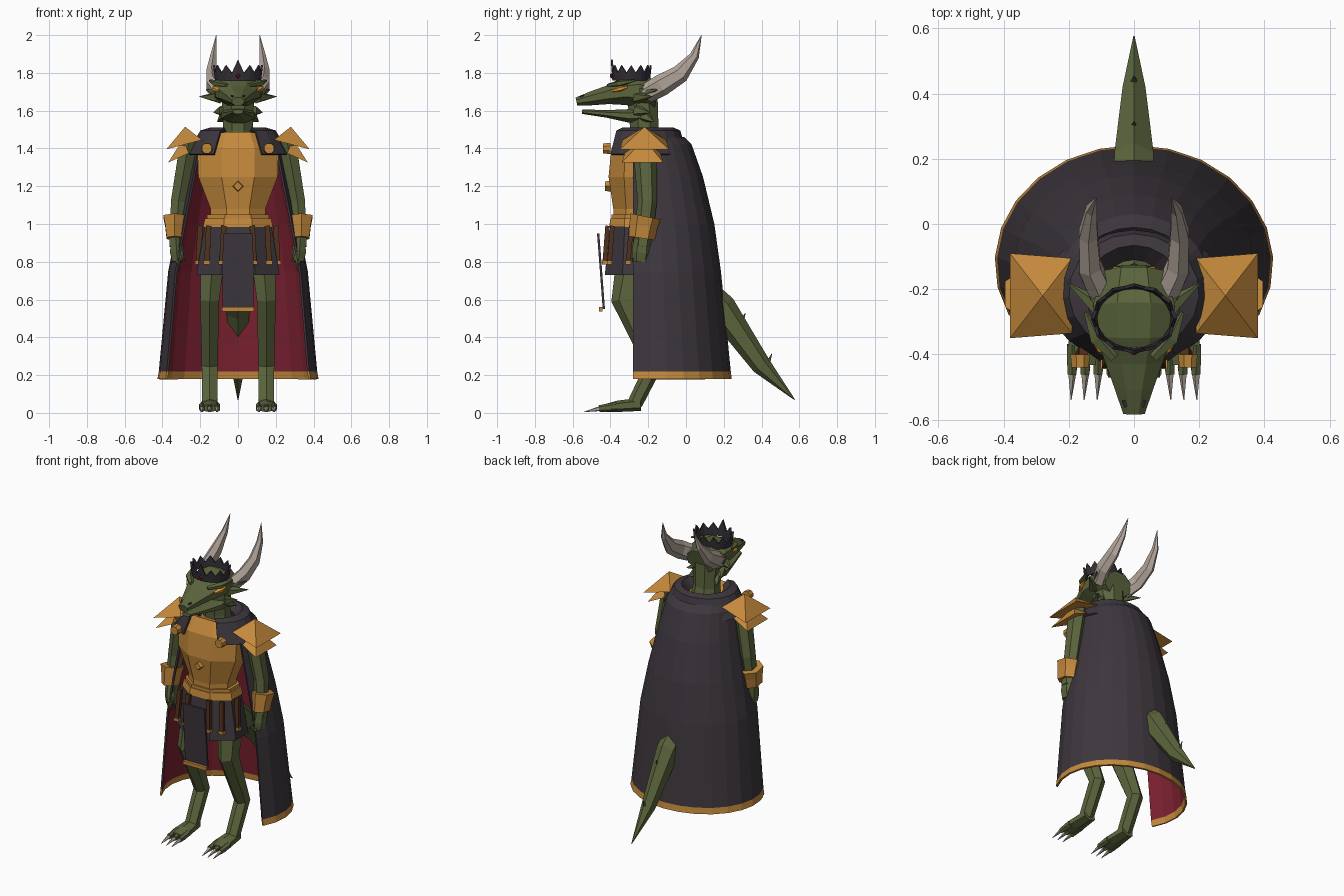
import bpy
import bmesh
from math import sin, cos, pi, radians
from mathutils import Vector

cube = bpy.data.objects.get("Cube")
if cube:
    bpy.data.objects.remove(cube, do_unlink=True)


def material(name, red, green, blue):
    mat = bpy.data.materials.new(name)
    mat.use_nodes = True
    color = (red, green, blue, 1)
    mat.diffuse_color = color
    shader = next(n for n in mat.node_tree.nodes if n.type == 'BSDF_PRINCIPLED')
    shader.inputs["Base Color"].default_value = color
    shader.inputs["Roughness"].default_value = .8
    return mat


skin = material("olive scales", .105, .13, .047)
gold = material("gold", .55, .25, .045)
cloth = material("dark cloth", .047, .038, .047)
lining = material("crimson lining", .2, .015, .03)
bone = material("bone", .44, .37, .32)
leather = material("brown leather", .08, .03, .012)
iron = material("black iron", .033, .028, .036)
amber = material("amber eye", .8, .3, .02)
ruby = material("ruby", .3, .008, .015)


def make_object(name, verts, faces, mats, mirror=False, closed=True):
    mesh = bpy.data.meshes.new(name)
    mesh.from_pydata([tuple(v) for v in verts], [], faces)
    for mat in mats:
        mesh.materials.append(mat)
    if closed:
        bm = bmesh.new()
        bm.from_mesh(mesh)
        bmesh.ops.recalc_face_normals(bm, faces=bm.faces)
        bm.to_mesh(mesh)
        bm.free()
    obj = bpy.data.objects.new(name, mesh)
    bpy.context.scene.collection.objects.link(obj)
    if mirror:
        obj.modifiers.new("Mirror", 'MIRROR')
    return obj


def tube(name, mat, path, sides=8, mirror=False, phase=.5):
    """Loft of polygons along a path of (x, y, z, half width, half depth)."""
    centers = [Vector(p[:3]) for p in path]
    fit = cos(pi / sides) if phase else 1
    verts, faces = [], []
    for i, p in enumerate(path):
        ahead = centers[min(i + 1, len(path) - 1)]
        behind = centers[max(i - 1, 0)]
        tangent = (ahead - behind).normalized()
        across = Vector((0, 1, 0)) if abs(tangent.x) > .8 else Vector((1, 0, 0))
        across = (across - tangent * across.dot(tangent)).normalized()
        other = tangent.cross(across)
        for k in range(sides):
            a = 2 * pi * (k + phase) / sides
            verts.append(centers[i] + across * cos(a) * p[3] / fit + other * sin(a) * p[4] / fit)
    for i in range(len(path) - 1):
        for k in range(sides):
            n = (k + 1) % sides
            faces.append((i * sides + k, i * sides + n, (i + 1) * sides + n, (i + 1) * sides + k))
    faces.append(tuple(range(sides)))
    faces.append(tuple(range(len(verts) - sides, len(verts))))
    return make_object(name, verts, faces, [mat], mirror)


def spike(name, mat, base, tip, radius, mirror=True, sides=5):
    tube(name, mat, [(*base, radius, radius), (*tip, .001, .001)], sides, mirror)


def drape(name, mats, rows, start, segments, trim=False, thickness=.012):
    """Open cloth arc; rows run downward as (z, centre y, x radius, y radius)."""
    verts, faces = [], []
    for z, cy, rx, ry in rows:
        for k in range(segments + 1):
            a = radians(start + (180 - 2 * start) * k / segments)
            verts.append((rx * cos(a), cy + ry * sin(a), z))
    w = segments + 1
    for r in range(len(rows) - 1):
        for k in range(segments):
            faces.append((r * w + k, (r + 1) * w + k, (r + 1) * w + k + 1, r * w + k + 1))
    obj = make_object(name, verts, faces, mats, closed=False)
    if trim:
        for face in obj.data.polygons[-segments:]:
            face.material_index = 1
    solid = obj.modifiers.new("Thickness", 'SOLIDIFY')
    solid.thickness = thickness
    solid.offset = -1
    solid.material_offset = 2 if trim else 0


# Legs, feet and claws
tube("legs", skin, [(.13, -.25, .85, .065, .1), (.15, -.315, .6, .05, .07),
                    (.15, -.17, .25, .042, .045), (.15, -.27, .05, .04, .035)], 6, True)
tube("feet", skin, [(.15, -.24, .045, .04, .03), (.15, -.36, .035, .05, .026),
                    (.15, -.43, .025, .055, .018)], 6, True)
for x in (.11, .15, .19):
    tube("toe", skin, [(x, -.37, .034, .016, .02), (x, -.46, .022, .014, .016)], 6, True)
    spike("toe_claw", bone, (x, -.44, .026), (x + .003, -.54, .005), .013)

# Tail
tube("tail", skin, [(0, -.18, .86, .07, .08), (0, .19, .55, .06, .07),
                    (0, .4, .25, .035, .045), (0, .575, .07, .002, .002)], 6)
for y, z in ((.29, .47), (.43, .255)):
    spike("tail_spike", skin, (0, y, z), (0, y + .025, z + .06), .012, False)

# Torso armour and belt
tube("breastplate", gold, [(0, -.27, 1.03, .145, .115), (0, -.27, 1.08, .145, .115),
                           (0, -.27, 1.25, .21, .14), (0, -.27, 1.39, .215, .125),
                           (0, -.25, 1.46, .15, .1)])
tube("belt_upper", gold, [(0, -.27, 1.025, .165, .125), (0, -.27, 1.05, .165, .125)])
tube("belt_lower", gold, [(0, -.27, .985, .185, .137), (0, -.27, 1.03, .175, .13)])
tube("emblem", gold, [(0, -.4, 1.2, .03, .03), (0, -.43, 1.2, .024, .024)], 4, phase=0)
tube("clasps", gold, [(.165, -.4, 1.4, .03, .03), (.165, -.44, 1.4, .026, .026)], 8, True)

# Skirt, hanging straps and front panel
tube("skirt", cloth, [(0, -.27, .73, .22, .16), (0, -.27, 1, .175, .13)])
for x, y in ((.085, -.43), (.165, -.405), (.21, -.305)):
    tube("skirt_strap", leather, [(x, y, .8, .014, .012), (x - .01, y + .015, .99, .014, .012)], 4, True)
    tube("strap_tip", gold, [(x, y, .785, .018, .014), (x, y, .805, .018, .014)], 4, True)
tube("front_panel", cloth, [(0, -.435, .55, .083, .006), (0, -.465, .95, .08, .006)], 4)
tube("panel_trim", gold, [(0, -.452, .537, .085, .009), (0, -.452, .56, .085, .009)], 4)

# Arms, bracers and hands
tube("arms", skin, [(.26, -.22, 1.44, .045, .055), (.315, -.205, 1.12, .04, .045),
                    (.33, -.23, .88, .033, .04)], 6, True)
tube("bracers", gold, [(.335, -.235, .925, .043, .06), (.335, -.225, .99, .05, .065),
                       (.335, -.215, 1.04, .06, .07)], 6, True)
tube("hands", skin, [(.33, -.23, .92, .028, .04), (.325, -.235, .85, .034, .045),
                     (.322, -.24, .8, .026, .04)], 6, True)
for y in (-.27, -.24, -.21):
    spike("finger", skin, (.32, y, .82), (.315, y, .755), .016)
spike("thumb", skin, (.305, -.26, .88), (.285, -.28, .8), .014)

# Cape with crimson lining and gold hem; its front edges stay in one plane
front, reach = -.28, sin(radians(26))
cape_rows = []
for z, back, width in ((1.46, -.01, .2), (1.42, .03, .23), (1.25, .09, .265), (1, .15, .32),
                       (.75, .185, .37), (.22, .237, .42), (.18, .242, .427)):
    depth = (back - front) / (1 + reach)
    cape_rows.append((z, back - depth, width, depth))
drape("cape", [cloth, gold, lining, gold], cape_rows, -26, 16, True)
drape("mantle", [cloth], [(1.46, -.21, .1, .1), (1.51, -.21, .15, .145), (1.495, -.21, .2, .18),
                          (1.37, -.21, .275, .215)], -62, 16)

# Layered pyramid shoulder guards
for name, inner, outer, top, low, ys in (
        ("shoulder_guard_upper", .19, .38, (.28, -.22, 1.515), 1.395, (-.35, -.09)),
        ("shoulder_guard_lower", .26, .37, (.29, -.22, 1.45), 1.325, (-.34, -.12))):
    near, far = ys
    corners = [(inner, near + .015, low + .05), (outer, near, low),
               (outer, far, low), (inner, far - .015, low + .05), top]
    make_object(name, corners, [(0, 1, 4), (1, 2, 4), (2, 3, 4), (3, 0, 4), (0, 1, 2, 3)], [gold], True)

# Neck and head
tube("neck", skin, [(0, -.21, 1.42, .09, .085), (0, -.22, 1.5, .078, .075), (0, -.23, 1.66, .085, .08)])
tube("skull_and_snout", skin, [(0, -.58, 1.648, .033, .022), (0, -.5, 1.665, .06, .037),
                               (0, -.42, 1.682, .088, .048), (0, -.34, 1.7, .118, .07),
                               (0, -.25, 1.705, .125, .083), (0, -.15, 1.68, .095, .075)])
tube("lower_jaw", skin, [(0, -.55, 1.595, .028, .012), (0, -.42, 1.583, .062, .02),
                         (0, -.3, 1.572, .09, .036), (0, -.19, 1.585, .08, .05)])
tube("brows", skin, [(.06, -.41, 1.735, .012, .008), (.115, -.35, 1.745, .02, .014),
                     (.15, -.27, 1.76, .004, .004)], 5, True)
tube("eyes", amber, [(.1, -.39, 1.705, .008, .006), (.122, -.35, 1.715, .012, .011),
                     (.132, -.31, 1.725, .004, .004)], 5, True)
tube("nostrils", iron, [(.022, -.56, 1.674, .008, .004), (.03, -.54, 1.68, .008, .004)], 4, True)
for base, tip in (((.1, -.26, 1.67), (.205, -.18, 1.675)), ((.1, -.23, 1.7), (.17, -.15, 1.71)),
                  ((.075, -.26, 1.6), (.13, -.19, 1.59)), ((.07, -.22, 1.57), (.11, -.17, 1.54))):
    spike("cheek_spike", skin, base, tip, .028)

# Horns
tube("horns", bone, [(.1, -.21, 1.69, .035, .045), (.135, -.13, 1.735, .033, .05),
                     (.14, -.03, 1.795, .028, .042), (.13, .045, 1.89, .016, .022),
                     (.115, .082, 2, .001, .001)], 6, True)

# Spiked crown with a ruby
points = 12
verts, faces = [], []
for k in range(points * 2):
    a = pi * k / points - pi / 2
    peak = 1.8 if k % 2 else (1.87 if k == 0 else 1.84)
    flare = 1 if k % 2 else 1.05
    verts.append((.122 * cos(a), -.29 + .1 * sin(a), 1.76))
    verts.append((.126 * flare * cos(a), -.29 + .103 * flare * sin(a), peak))
    n = (k + 1) % (points * 2)
    faces.append((2 * k, 2 * n, 2 * n + 1, 2 * k + 1))
crown = make_object("crown", verts, faces, [iron], closed=False)
crown.modifiers.new("Thickness", 'SOLIDIFY').thickness = .01
tube("crown_gem", ruby, [(0, -.385, 1.785, .016, .02), (0, -.402, 1.785, .006, .008)], 4, phase=0)
